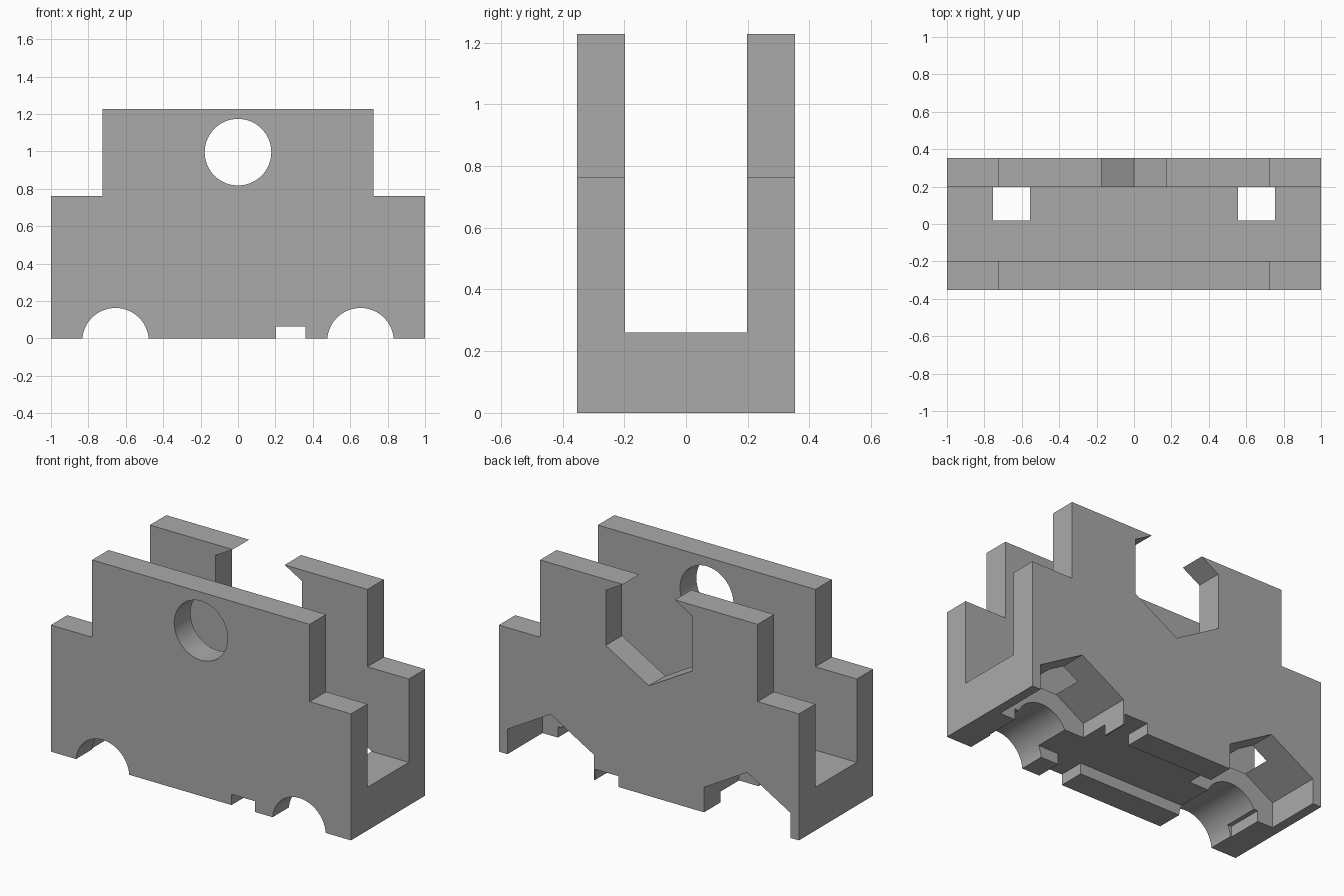
import bpy
import bmesh
from math import sin, cos, pi, radians

if "Cube" in bpy.data.objects:
    bpy.data.objects.remove(bpy.data.objects["Cube"], do_unlink=True)

DEPTH = 0.353     # half depth of the block
INNER = 0.197     # half width of the trough
AXLE_X, AXLE_Z = 0.655, -0.015
PIN_Z = 0.996
BORE, HEX = 0.178, 0.332
GROOVE = 0.065

grey = bpy.data.materials.new("light_grey")
grey.use_nodes = True
colour = (0.4, 0.4, 0.4, 1)
grey.diffuse_color = colour
grey.node_tree.nodes["Principled BSDF"].inputs["Base Color"].default_value = colour


def prism(name, outline, y0, y1):
    """Extrude an x-z outline from y0 to y1."""
    bm = bmesh.new()
    face = bm.faces.new([bm.verts.new((x, y0, z)) for x, z in outline])
    new = bmesh.ops.extrude_face_region(bm, geom=[face])["geom"]
    verts = [v for v in new if isinstance(v, bmesh.types.BMVert)]
    bmesh.ops.translate(bm, verts=verts, vec=(0, y1 - y0, 0))
    bmesh.ops.recalc_face_normals(bm, faces=bm.faces)
    mesh = bpy.data.meshes.new(name)
    bm.to_mesh(mesh)
    bm.free()
    mesh.materials.append(grey)
    obj = bpy.data.objects.new(name, mesh)
    bpy.context.collection.objects.link(obj)
    return obj


def ring(x, z, radius, sides):
    """Regular polygon with a corner at the top."""
    return [(x + radius * sin(2 * pi * i / sides), z + radius * cos(2 * pi * i / sides))
            for i in range(sides)]


def rect(x0, x1, z0, z1):
    return [(x0, z0), (x1, z0), (x1, z1), (x0, z1)]


# Stepped outer block
half = [(1, 0), (1, 0.762), (0.725, 0.762), (0.725, 1.228)]
body = prism("stepped_bracket", half + [(-x, z) for x, z in reversed(half)], -DEPTH, DEPTH)

# Trough between the walls, underside recess and wire slot
cutters = [
    prism("trough_cutter", rect(-1.2, 1.2, 0.26, 1.5), -INNER, INNER),
    prism("recess_cutter", rect(-0.84, 0.84, -0.2, GROOVE), -INNER, INNER),
    prism("slot_cutter", rect(0.204, 0.36, -0.2, GROOVE), -0.5, 0.5),
]

# Round pin hole in the front wall, open hexagon in the back wall
cutters.append(prism("pin_hole_cutter", ring(0, PIN_Z, BORE, 64), -0.5, 0))
cutters.append(prism("pin_hexagon_cutter", ring(0, PIN_Z, HEX, 6), 0, 0.5))

# Axle channels with hexagonal pockets at the back
for x in (-AXLE_X, AXLE_X):
    cutters.append(prism("axle_channel_cutter", ring(x, AXLE_Z, BORE, 64), -0.5, 0.1))
    cutters.append(prism("axle_pocket_cutter", ring(x, AXLE_Z, HEX, 6), 0.02, 0.5))

for cutter in cutters:
    mod = body.modifiers.new(cutter.name, "BOOLEAN")
    mod.operation = "DIFFERENCE"
    mod.solver = "EXACT"
    mod.object = cutter

# Bake the cuts and drop the helpers
bpy.context.view_layer.update()
graph = bpy.context.evaluated_depsgraph_get()
baked = bpy.data.meshes.new_from_object(body.evaluated_get(graph))
body.modifiers.clear()
body.data = baked
baked.materials.clear()
baked.materials.append(grey)
for polygon in baked.polygons:
    polygon.material_index = 0
for cutter in cutters:
    bpy.data.objects.remove(cutter, do_unlink=True)

# Smooth bores, sharp edges elsewhere
for obj in bpy.context.selected_objects:
    obj.select_set(False)
body.select_set(True)
bpy.context.view_layer.objects.active = body
bpy.ops.object.shade_smooth_by_angle(angle=radians(20))
